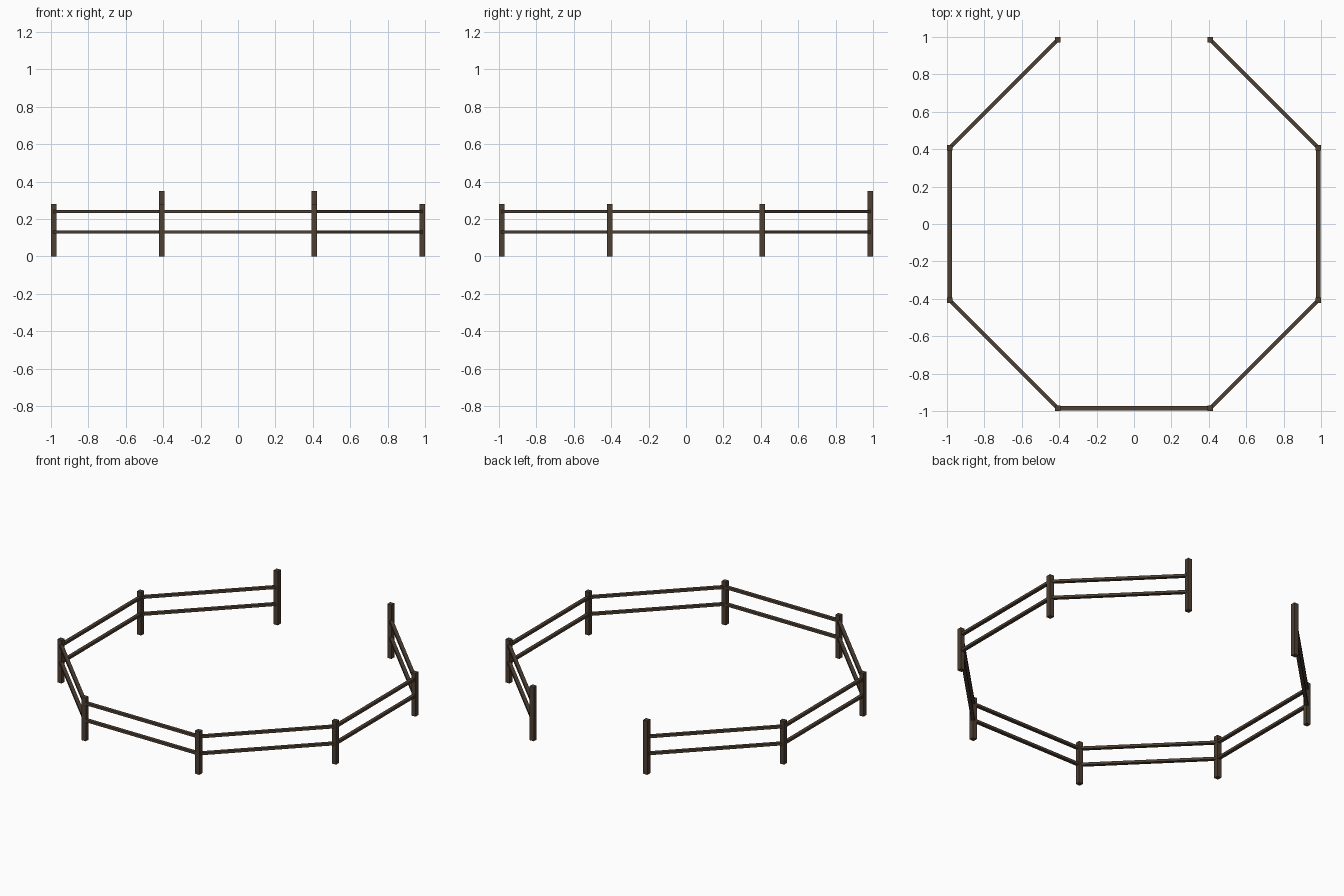
import bpy
from math import atan2, pi, sin, cos
from mathutils import Vector

cube = bpy.data.objects.get("Cube")
if cube:
    bpy.data.objects.remove(cube, do_unlink=True)

POST = 0.03          # post thickness
RADIUS = 1.066       # distance from the centre to each post
RAIL_WIDTH, RAIL_HEIGHT = 0.022, 0.016
RAIL_LEVELS = {"lower": 0.13, "upper": 0.24}

wood = bpy.data.materials.new("dark_brown_wood")
wood.use_nodes = True
colour = (0.075, 0.05, 0.033, 1)
wood.diffuse_color = colour
bsdf = next(n for n in wood.node_tree.nodes if n.type == "BSDF_PRINCIPLED")
bsdf.inputs["Base Color"].default_value = colour
bsdf.inputs["Roughness"].default_value = 0.9


def box(name, centre, size, angle=0):
    bpy.ops.mesh.primitive_cube_add(size=1, location=centre, rotation=(0, 0, angle))
    obj = bpy.context.object
    obj.name = name
    obj.scale = size
    obj.data.materials.append(wood)
    return obj


# Octagon corners, running round from one side of the back opening to the other
corners = [Vector((RADIUS * cos(a), RADIUS * sin(a), 0))
           for a in (pi * (5 + 2 * i) / 8 for i in range(8))]

# Posts: the two beside the opening are taller
for i, corner in enumerate(corners):
    gate = i in (0, 7)
    height = 0.35 if gate else 0.28
    name = "gate_post" if gate else "fence_post"
    box(f"{name}_{i + 1}", corner + Vector((0, 0, height / 2)), (POST, POST, height))

# Two rails between each pair of neighbouring posts
for i, (start, end) in enumerate(zip(corners, corners[1:])):
    span = end - start
    for level, z in RAIL_LEVELS.items():
        box(f"{level}_rail_{i + 1}", (start + end) / 2 + Vector((0, 0, z)),
            (span.length, RAIL_WIDTH, RAIL_HEIGHT), atan2(span.y, span.x))
